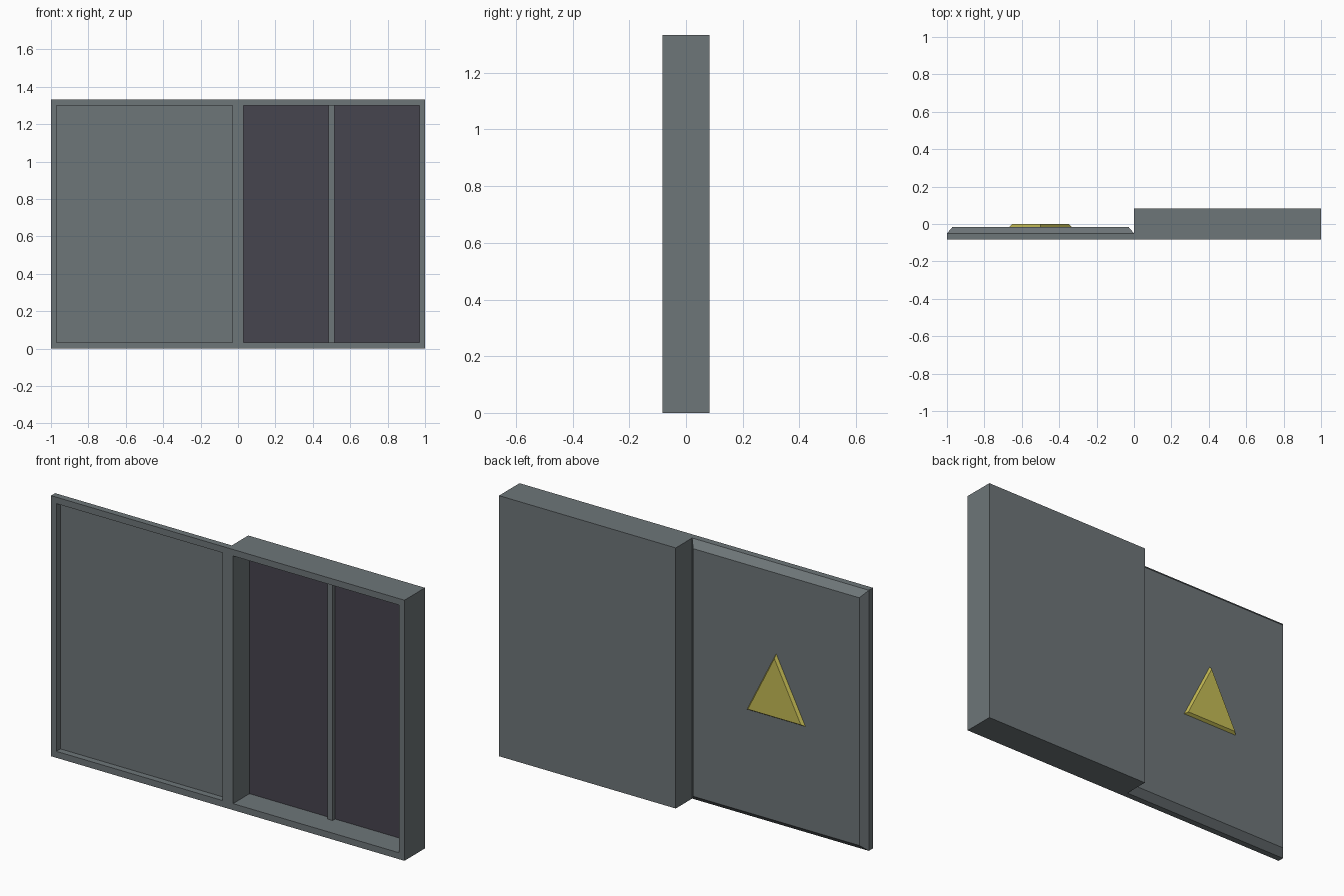
import bpy, bmesh

if "Cube" in bpy.data.objects:
    bpy.data.objects.remove(bpy.data.objects["Cube"])

H = 1.333          # total height
FRONT, BACK = -0.083, 0.083
IX, IZ = 0.03, 0.033   # frame widths
STEP = -0.05       # back of the frame on the thin half


def material(name, rgb):
    m = bpy.data.materials.new(name)
    m.diffuse_color = (*rgb, 1)
    m.use_nodes = True
    m.node_tree.nodes["Principled BSDF"].inputs["Base Color"].default_value = m.diffuse_color
    return m


grey = material("slate grey", (0.155, 0.18, 0.19))
dark = material("dark panel", (0.062, 0.058, 0.078))
yellow = material("mustard yellow", (0.56, 0.50, 0.09))


def finish(bm, name, mats):
    bmesh.ops.recalc_face_normals(bm, faces=bm.faces)
    me = bpy.data.meshes.new(name)
    bm.to_mesh(me)
    bm.free()
    for m in mats:
        me.materials.append(m)
    ob = bpy.data.objects.new(name, me)
    bpy.context.collection.objects.link(ob)
    return ob


def loft(bm, rings):
    """Join rings of points and cap both ends; returns the first cap."""
    vs = [[bm.verts.new(p) for p in r] for r in rings]
    n = len(vs[0])
    for a, b in zip(vs, vs[1:]):
        for i in range(n):
            j = (i + 1) % n
            bm.faces.new((a[i], a[j], b[j], b[i]))
    bm.faces.new(vs[-1])
    return bm.faces.new(vs[0])


def rect(x0, x1, inset, y):
    a, b = x0 + IX * inset, x1 - IX * inset
    c, d = IZ * inset, H - IZ * inset
    return [(a, y, c), (b, y, c), (b, y, d), (a, y, d)]


# case: shallow chamfered half and deep boxed half in one shell
bm = bmesh.new()
loft(bm, [rect(-1, 0, i, y) for i, y in
          ((1, STEP), (1, FRONT), (0, FRONT), (0, STEP), (1, -0.015))])
floor = loft(bm, [rect(0, 1, i, y) for i, y in
                  ((1, 0.05), (1, FRONT), (0, FRONT), (0, STEP), (0, BACK))])
floor.material_index = 1
# remove the hidden walls where the two halves meet
hidden = [f for f in bm.faces
          if all(abs(v.co.x) < 1e-5 and v.co.y < STEP + 1e-4 for v in f.verts)]
bmesh.ops.delete(bm, geom=hidden, context='FACES')
bmesh.ops.remove_doubles(bm, verts=bm.verts, dist=1e-4)
finish(bm, "case", [grey, dark])

# divider bar in the deep recess
bm = bmesh.new()
loft(bm, [[(0.485, y, IZ), (0.515, y, IZ), (0.515, y, H - IZ), (0.485, y, H - IZ)]
          for y in (0.03, 0.05)])
finish(bm, "divider_bar", [grey])


# raised triangle with bevelled edges on the back
def triangle(s, y):
    cx, cz = -0.5, 0.669
    return [(cx + x * s, y, cz + z * s)
            for x, z in ((-0.165, -0.109), (0.165, -0.109), (0, 0.219))]


bm = bmesh.new()
loft(bm, [triangle(1, -0.015), triangle(0.91, 0.0)])
finish(bm, "triangle_marker", [yellow])
